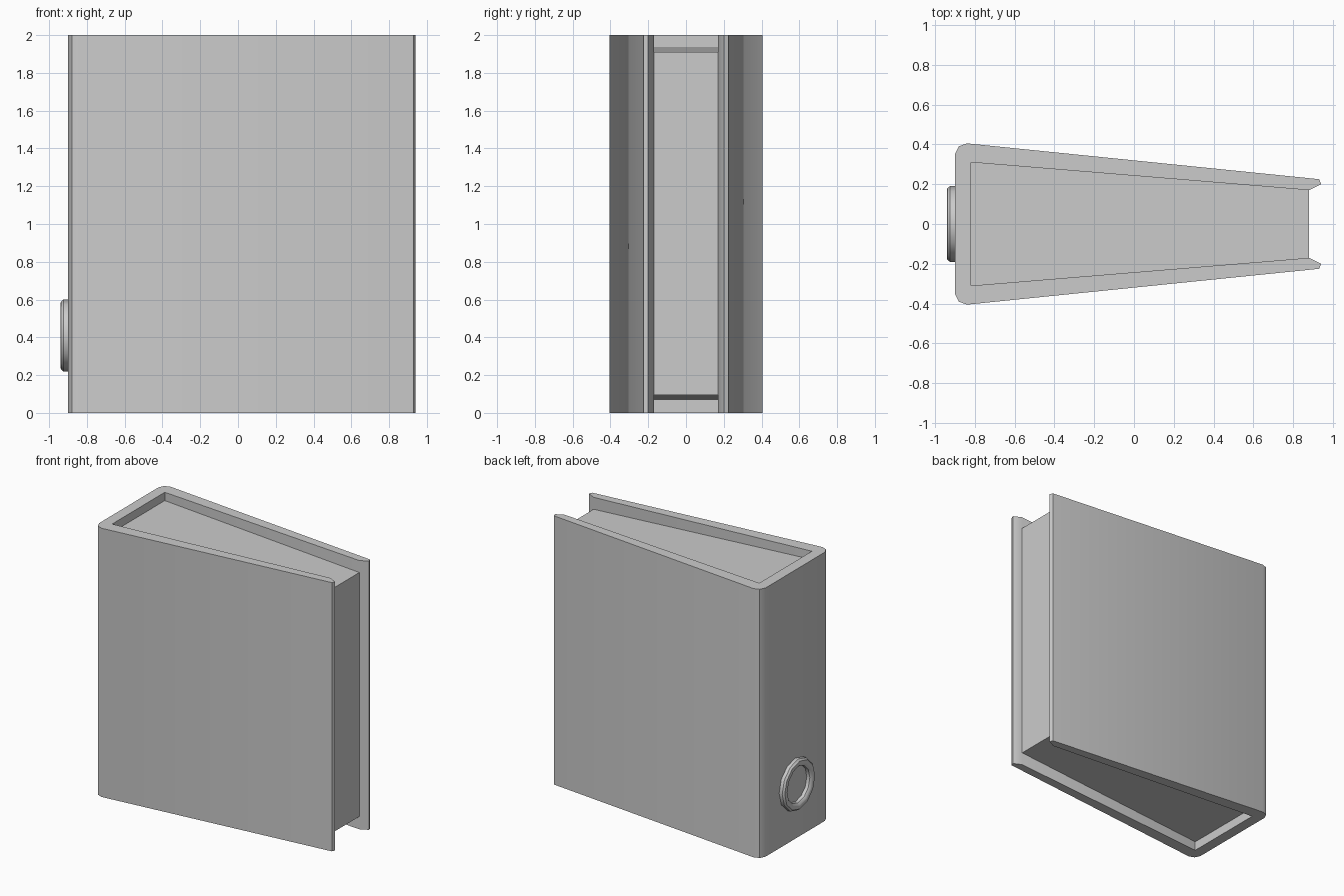
import bpy, bmesh, math

if "Cube" in bpy.data.objects:
    bpy.data.objects.remove(bpy.data.objects["Cube"])


def finish(name, bm, smooth=True):
    bmesh.ops.recalc_face_normals(bm, faces=bm.faces[:])
    mesh = bpy.data.meshes.new(name)
    bm.to_mesh(mesh)
    bm.free()
    ob = bpy.data.objects.new(name, mesh)
    bpy.context.collection.objects.link(ob)
    if smooth:
        bpy.ops.object.select_all(action='DESELECT')
        ob.select_set(True)
        bpy.context.view_layer.objects.active = ob
        bpy.ops.object.shade_smooth_by_angle(angle=math.radians(35))
    return ob


# Cover: mirrored half profile swept up the full height
half = [(-0.90, 0.35), (-0.88, 0.39), (-0.84, 0.405), (0.93, 0.225),
        (0.94, 0.20), (0.88, 0.17), (-0.82, 0.31)]
profile = half + [(x, -y) for x, y in reversed(half)]
bm = bmesh.new()
base = bm.faces.new([bm.verts.new((x, y, 0)) for x, y in profile])
top = bmesh.ops.extrude_face_region(bm, geom=[base], use_keep_orig=True)
bmesh.ops.translate(bm, vec=(0, 0, 2),
                    verts=[v for v in top['geom'] if isinstance(v, bmesh.types.BMVert)])
finish("cover", bm)

# Page block: tapered in width and slightly in height towards the fore edge
bm = bmesh.new()
bmesh.ops.create_cube(bm, size=2)
for v in bm.verts:
    x, w, h = (-0.82, 0.31, 0.935) if v.co.x < 0 else (0.88, 0.17, 0.908)
    v.co = (x, math.copysign(w, v.co.y), 1 + math.copysign(h, v.co.z) + 0.003)
finish("pages", bm, smooth=False)

# Ring on the spine: small rounded section spun around the x axis
section = [(-0.895, 0.19), (-0.925, 0.19), (-0.938, 0.178), (-0.94, 0.162),
           (-0.937, 0.148), (-0.925, 0.135), (-0.895, 0.135)]
bm = bmesh.new()
verts = [bm.verts.new((x, 0, 0.41 + r)) for x, r in section]
edges = [bm.edges.new(p) for p in zip(verts, verts[1:] + verts[:1])]
bmesh.ops.spin(bm, geom=verts + edges, cent=(0, 0, 0.41), axis=(1, 0, 0),
               angle=math.tau, steps=12)
bmesh.ops.remove_doubles(bm, verts=bm.verts[:], dist=0.0001)
finish("spine_ring", bm)
